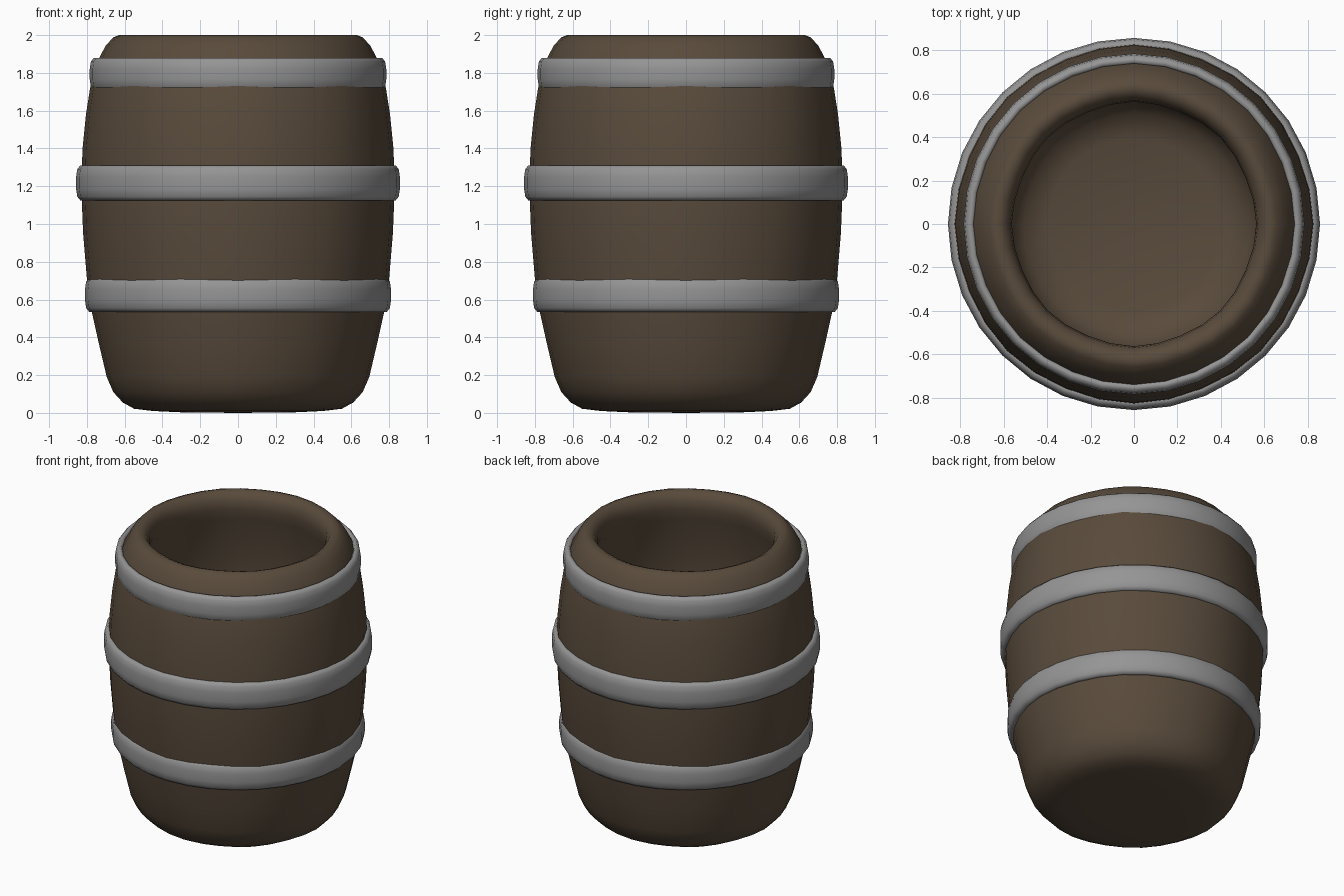
import bpy, bmesh, math

if "Cube" in bpy.data.objects:
    bpy.data.objects.remove(bpy.data.objects["Cube"])

SEGS = 32


def material(name, color):
    mat = bpy.data.materials.new(name)
    mat.diffuse_color = (*color, 1)
    mat.use_nodes = True
    mat.node_tree.nodes["Principled BSDF"].inputs["Base Color"].default_value = mat.diffuse_color
    return mat


def lathe(name, profile, mat, closed=False, wobble=0.0):
    """Revolve (radius, z) points around z; wobble gives a soft eight-sided ripple."""
    bm = bmesh.new()
    rings = []
    for r, z in profile:
        if r == 0:
            rings.append([bm.verts.new((0, 0, z))] * SEGS)
            continue
        ring = []
        for i in range(SEGS):
            a = 2 * math.pi * i / SEGS
            rr = r + wobble * (math.cos(8 * a) - 1)
            ring.append(bm.verts.new((rr * math.cos(a), rr * math.sin(a), z)))
        rings.append(ring)
    pairs = list(zip(rings, rings[1:]))
    if closed:
        pairs.append((rings[-1], rings[0]))
    for lo, hi in pairs:
        for i in range(SEGS):
            j = (i + 1) % SEGS
            quad = list(dict.fromkeys((lo[i], lo[j], hi[j], hi[i])))
            bm.faces.new(quad)
    bmesh.ops.recalc_face_normals(bm, faces=bm.faces)
    for f in bm.faces:
        f.smooth = True
    mesh = bpy.data.meshes.new(name)
    bm.to_mesh(mesh)
    bm.free()
    mesh.materials.append(mat)
    obj = bpy.data.objects.new(name, mesh)
    bpy.context.collection.objects.link(obj)
    return obj


wood = material("dark_wood", (0.1, 0.07, 0.045))
iron = material("iron", (0.3, 0.3, 0.3))

# Hollow barrel: bulging outside, rolled rim, then the inner wall and floor
outside = [(0, 0), (0.3, 0.003), (0.45, 0.01), (0.55, 0.022), (0.61, 0.055),
           (0.66, 0.11), (0.695, 0.19), (0.735, 0.36), (0.775, 0.54),
           (0.80, 0.71), (0.82, 0.95), (0.83, 1.2), (0.823, 1.4),
           (0.805, 1.58), (0.783, 1.72), (0.745, 1.86), (0.70, 1.945),
           (0.66, 1.988), (0.63, 2.0)]
inside = [(0.595, 1.985), (0.57, 1.945), (0.563, 1.89), (0.58, 1.81),
          (0.615, 1.68), (0.645, 1.45), (0.655, 1.2), (0.645, 0.9),
          (0.61, 0.55), (0.57, 0.34), (0.51, 0.24), (0.4, 0.205), (0, 0.2)]
lathe("barrel_body", outside + inside, wood, wobble=0.003)

# Iron hoops: rounded bands wrapped around the staves
for name, z0, z1, r in (("lower_hoop", 0.535, 0.715, 0.81),
                        ("middle_hoop", 1.125, 1.31, 0.857),
                        ("upper_hoop", 1.705, 1.88, 0.785)):
    ri = r - 0.05
    band = [(ri, z0), (r - 0.022, z0), (r - 0.006, z0 + 0.02), (r, z0 + 0.06),
            (r, z1 - 0.06), (r - 0.006, z1 - 0.02), (r - 0.022, z1), (ri + 0.01, z1),
            (ri, z1 - 0.02)]
    lathe(name, band, iron, closed=True)
